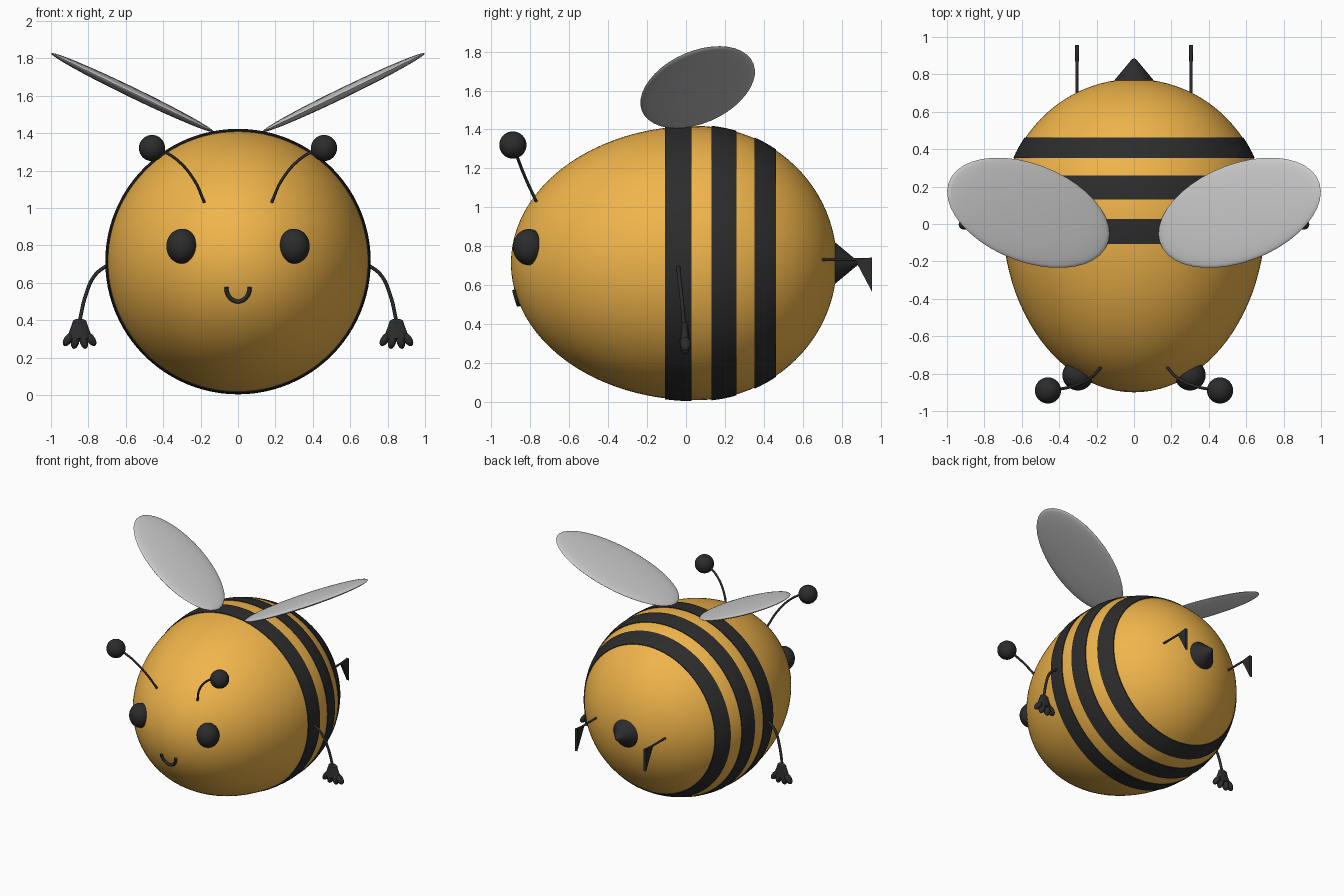
import bpy, bmesh
from math import sqrt, sin, cos, pi, radians
from mathutils import Matrix, Vector

if "Cube" in bpy.data.objects:
    bpy.data.objects.remove(bpy.data.objects["Cube"])


def material(name, color):
    m = bpy.data.materials.new(name)
    m.diffuse_color = color
    m.use_nodes = True
    m.node_tree.nodes["Principled BSDF"].inputs["Base Color"].default_value = m.diffuse_color
    return m


YELLOW = material("honey yellow", (0.87, 0.46, 0.07, 1))
BLACK = material("soft black", (0.025, 0.025, 0.025, 1))
CZ = 0.713  # height of the body axis


def finish(name, bm, mat=None, mirror=False, angle=40):
    bmesh.ops.recalc_face_normals(bm, faces=bm.faces)
    me = bpy.data.meshes.new(name)
    bm.to_mesh(me)
    bm.free()
    ob = bpy.data.objects.new(name, me)
    bpy.context.collection.objects.link(ob)
    if mat:
        me.materials.append(mat)
    bpy.ops.object.select_all(action='DESELECT')
    bpy.context.view_layer.objects.active = ob
    ob.select_set(True)
    bpy.ops.object.shade_smooth_by_angle(angle=radians(angle))
    if mirror:
        ob.modifiers.new("mirror", 'MIRROR').use_mirror_merge = False
    return ob


def lathe(name, profile, mat, closed=False):
    """Spin (y, radius) points round the body axis."""
    bm = bmesh.new()
    vs = [bm.verts.new((0, y, CZ + r)) for y, r in profile]
    pairs = list(zip(vs, vs[1:])) + ([(vs[-1], vs[0])] if closed else [])
    edges = [bm.edges.new(p) for p in pairs]
    bmesh.ops.spin(bm, geom=vs + edges, cent=(0, 0, CZ), axis=(0, 1, 0),
                   angle=2 * pi, steps=96)
    bmesh.ops.remove_doubles(bm, verts=bm.verts, dist=1e-5)
    return finish(name, bm, mat)


def ellipsoid(bm, loc, radii, rot=Matrix.Identity(4)):
    m = Matrix.Translation(loc) @ rot @ Matrix.Diagonal((*radii, 1))
    bmesh.ops.create_uvsphere(bm, u_segments=40, v_segments=20, radius=1, matrix=m)


def tube(name, pts, radius):
    cu = bpy.data.curves.new(name, 'CURVE')
    cu.dimensions = '3D'
    cu.bevel_depth = radius
    cu.bevel_resolution = 3
    cu.use_fill_caps = True
    sp = cu.splines.new('BEZIER')
    sp.bezier_points.add(len(pts) - 1)
    for bp, p in zip(sp.bezier_points, pts):
        bp.co = p
        bp.handle_left_type = bp.handle_right_type = 'AUTO'
    cu.materials.append(BLACK)
    ob = bpy.data.objects.new(name, cu)
    bpy.context.collection.objects.link(ob)
    return ob


def body_radius(y):
    t = (y - 0.05) / (0.95 if y < 0.05 else 0.725)
    return 0.705 * sqrt(max(0, 1 - t * t))


def body_front(x, z):
    return 0.05 - 0.95 * sqrt(1 - (x * x + (z - CZ) ** 2) / 0.705 ** 2)


# Egg-shaped body
N = 48
profile = []
for i in range(N + 1):
    c = -cos(pi * i / N)
    y = 0.05 + c * (0.95 if c < 0 else 0.725)
    profile.append((y, 0.705 * sin(pi * i / N) if 0 < i < N else 0))
lathe("body", profile, YELLOW)

# Stripes, slightly proud of the body
for i, (a, b) in enumerate([(-0.107, 0.028), (0.132, 0.26), (0.353, 0.463)]):
    ys = [a + (b - a) * k / 8 for k in range(9)]
    outer = [(y, body_radius(y) + 0.005) for y in ys]
    inner = [(y, body_radius(y) - 0.02) for y in reversed(ys)]
    lathe(f"stripe_{i + 1}", outer + inner, BLACK, closed=True)

# Stinger with blunt tip
lathe("stinger", [(0.72, 0), (0.72, 0.13), (0.765, 0.108), (0.868, 0.022),
                  (0.88, 0.013), (0.886, 0)], BLACK)

# Eyes
bm = bmesh.new()
ellipsoid(bm, (0.30, -0.808, 0.795), (0.083, 0.082, 0.093))
finish("eyes", bm, BLACK, mirror=True)

# Smile following the body surface
pts = []
for k in range(9):
    a = pi + pi * k / 8
    x, z = 0.063 * cos(a), 0.575 + 0.075 * sin(a)
    pts.append((x, body_front(x, z) - 0.006, z))
tube("smile", pts, 0.011)

# Antenna stalks, arms and leg rods on both sides
for s, side in ((1, "right"), (-1, "left")):
    def both(path):
        return [(s * x, y, z) for x, y, z in path]
    tube(f"antenna_{side}", both([(0.18, -0.77, 1.03), (0.235, -0.825, 1.15),
                                  (0.33, -0.868, 1.26), (0.44, -0.89, 1.325)]), 0.008)
    tube(f"arm_{side}", both([(0.69, -0.04, 0.70), (0.765, -0.035, 0.64),
                              (0.815, -0.022, 0.53), (0.848, -0.01, 0.39)]), 0.01)
    tube(f"leg_{side}", both([(0.305, 0.66, 0.732), (0.305, 0.95, 0.732)]), 0.008)

# Antenna tips
bm = bmesh.new()
ellipsoid(bm, (0.46, -0.89, 1.32), (0.07, 0.07, 0.07))
finish("antenna_tips", bm, BLACK, mirror=True)

# Hands: tapered palm with four stubby fingers
bm = bmesh.new()
m = Matrix.Translation((0.847, -0.006, 0.348)) @ Matrix.Diagonal((1, 0.42, 1, 1))
palm = bmesh.ops.create_cone(bm, cap_ends=True, segments=24, radius1=0.068,
                             radius2=0.036, depth=0.09, matrix=m)
ellipsoid(bm, (0.847, -0.006, 0.39), (0.037, 0.018, 0.018))
for dx, z, tilt in ((-0.06, 0.298, 35), (-0.023, 0.288, 12),
                    (0.023, 0.288, -12), (0.06, 0.298, -35)):
    ellipsoid(bm, (0.847 + dx, -0.003, z), (0.022, 0.027, 0.042),
              Matrix.Rotation(radians(tilt), 4, 'Y'))
finish("hands", bm, BLACK, mirror=True)

# Feet: thin triangular wedges hanging from the leg rods
bm = bmesh.new()
tri = [bm.verts.new((0.295, y, z)) for y, z in
       ((0.868, 0.732), (0.957, 0.742), (0.957, 0.564))]
face = bm.faces.new(tri)
ext = bmesh.ops.extrude_face_region(bm, geom=[face])["geom"]
bmesh.ops.translate(bm, vec=(0.02, 0, 0),
                    verts=[v for v in ext if isinstance(v, bmesh.types.BMVert)])
finish("feet", bm, BLACK, mirror=True, angle=20)

# Wings: thin ellipsoids raised outward and swept back
bm = bmesh.new()
tilt = Matrix.Rotation(radians(-25.8), 4, 'Y') @ Matrix.Rotation(radians(18.2), 4, 'Z')
ellipsoid(bm, (0.565, 0.06, 1.617), (0.50, 0.263, 0.028), tilt)
finish("wings", bm, None, mirror=True)
